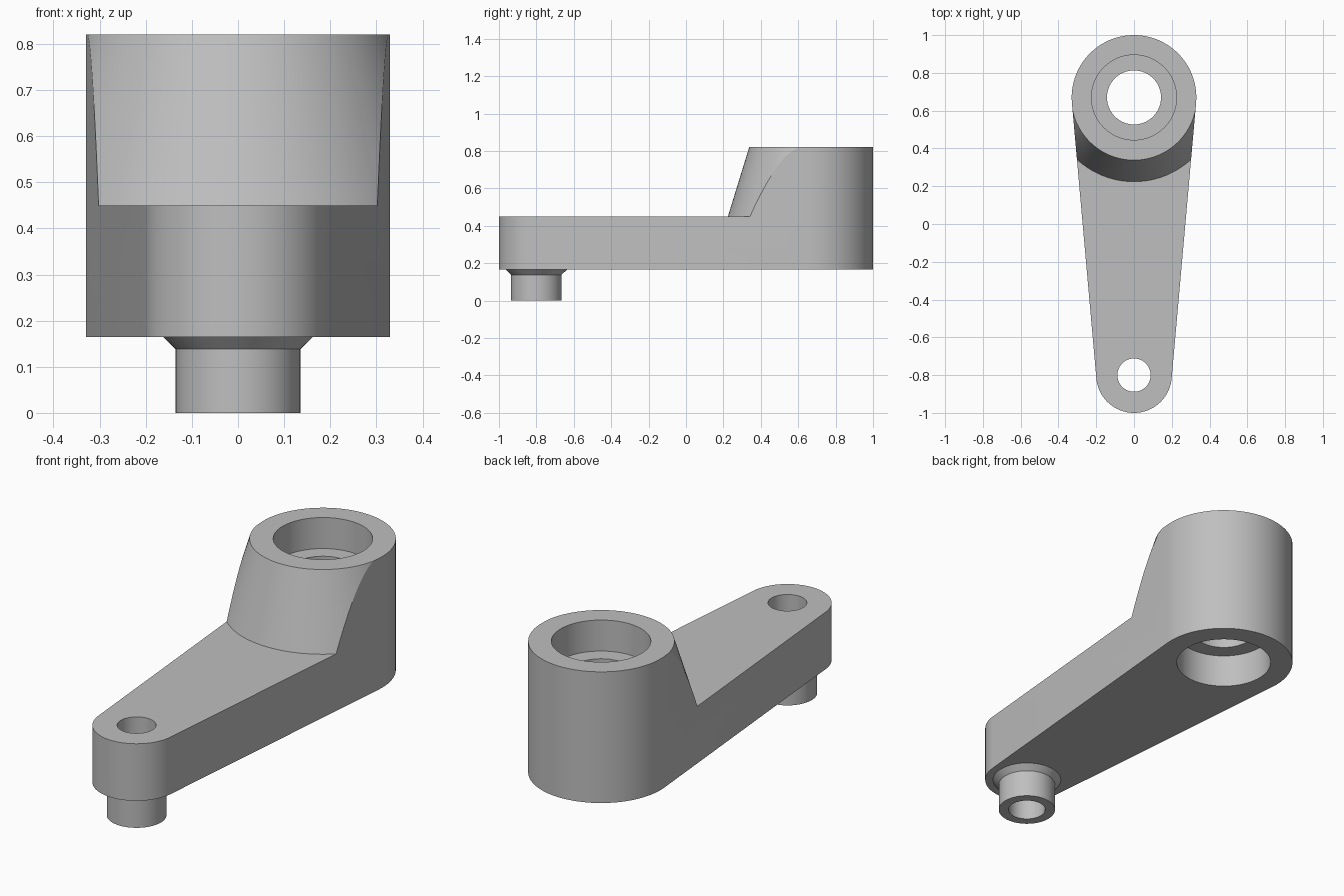
import bpy
import bmesh
from math import asin, cos, sin, pi, radians

cube = bpy.data.objects.get("Cube")
if cube:
    bpy.data.objects.remove(cube)

SEG = 96
BOSS_Y, BOSS_R = 0.67, 0.33
PIN_Y, TIP_R = -0.8, 0.2
BASE, DECK, TOP = 0.165, 0.45, 0.82

steel = bpy.data.materials.new("light grey")
steel.use_nodes = True
GREY = (0.52, 0.52, 0.52, 1)
steel.diffuse_color = GREY
steel.node_tree.nodes["Principled BSDF"].inputs["Base Color"].default_value = GREY


def finish(name, bm):
    bmesh.ops.recalc_face_normals(bm, faces=bm.faces)
    mesh = bpy.data.meshes.new(name)
    bm.to_mesh(mesh)
    bm.free()
    mesh.materials.append(steel)
    obj = bpy.data.objects.new(name, mesh)
    bpy.context.collection.objects.link(obj)
    return obj


def lathe(name, y, profile, ring=False):
    """Turn (radius, z) points round a vertical axis; ring closes the profile."""
    bm = bmesh.new()
    loops = [[bm.verts.new((r * sin(2 * pi * i / SEG), y + r * cos(2 * pi * i / SEG), z))
              for i in range(SEG)] for r, z in profile]
    pairs = list(zip(loops, loops[1:]))
    if ring:
        pairs.append((loops[-1], loops[0]))
    else:
        bm.faces.new(loops[0])
        bm.faces.new(loops[-1])
    for a, b in pairs:
        for i in range(SEG):
            j = (i + 1) % SEG
            bm.faces.new((a[i], a[j], b[j], b[i]))
    return finish(name, bm)


def tapered_block(name, z0, z1):
    """Two round ends joined by their common tangents, extruded upward."""
    lean = asin((BOSS_R - TIP_R) / (BOSS_Y - PIN_Y))
    bm = bmesh.new()
    outline = []
    for cy, r, start, sweep in ((BOSS_Y, BOSS_R, -lean, pi + 2 * lean),
                                (PIN_Y, TIP_R, pi + lean, pi - 2 * lean)):
        for i in range(SEG // 2 + 1):
            a = start + sweep * i / (SEG // 2)
            outline.append(bm.verts.new((r * cos(a), cy + r * sin(a), z0)))
    face = bm.faces.new(outline)
    up = bmesh.ops.extrude_face_region(bm, geom=[face])["geom"]
    bmesh.ops.translate(bm, vec=(0, 0, z1 - z0),
                        verts=[v for v in up if isinstance(v, bmesh.types.BMVert)])
    return finish(name, bm)


def combine(target, other, operation):
    mod = target.modifiers.new(other.name, "BOOLEAN")
    mod.operation = operation
    mod.solver = "EXACT"
    mod.object = other
    bpy.context.view_layer.objects.active = target
    bpy.ops.object.modifier_apply(modifier=mod.name)
    bpy.data.objects.remove(other)


lever = tapered_block("lever_arm", BASE, TOP)

# Clear the space above the arm, leaving the boss with its sloping front
foot_r, head_r = 0.446, 0.332
slope = (foot_r - head_r) / (TOP - DECK)
combine(lever, lathe("boss_surround", BOSS_Y, [
    (foot_r, DECK), (2.2, DECK), (2.2, 0.9), (head_r - slope * (0.9 - TOP), 0.9)],
    ring=True), "DIFFERENCE")

# Hollow pin with a flared neck under the tip
combine(lever, lathe("pin", PIN_Y, [
    (0.135, 0), (0.135, 0.138), (0.163, BASE), (0.163, 0.25)]), "UNION")

# Stepped bore through the boss and plain bore through the pin
combine(lever, lathe("boss_bore", BOSS_Y, [
    (0.225, 0.1), (0.225, 0.332), (0.143, 0.332),
    (0.143, 0.665), (0.225, 0.665), (0.225, 0.9)]), "DIFFERENCE")
combine(lever, lathe("pin_bore", PIN_Y, [(0.088, -0.1), (0.088, 0.6)]), "DIFFERENCE")

bpy.ops.object.select_all(action="DESELECT")
lever.select_set(True)
bpy.context.view_layer.objects.active = lever
bpy.ops.object.shade_smooth_by_angle(angle=radians(15))
